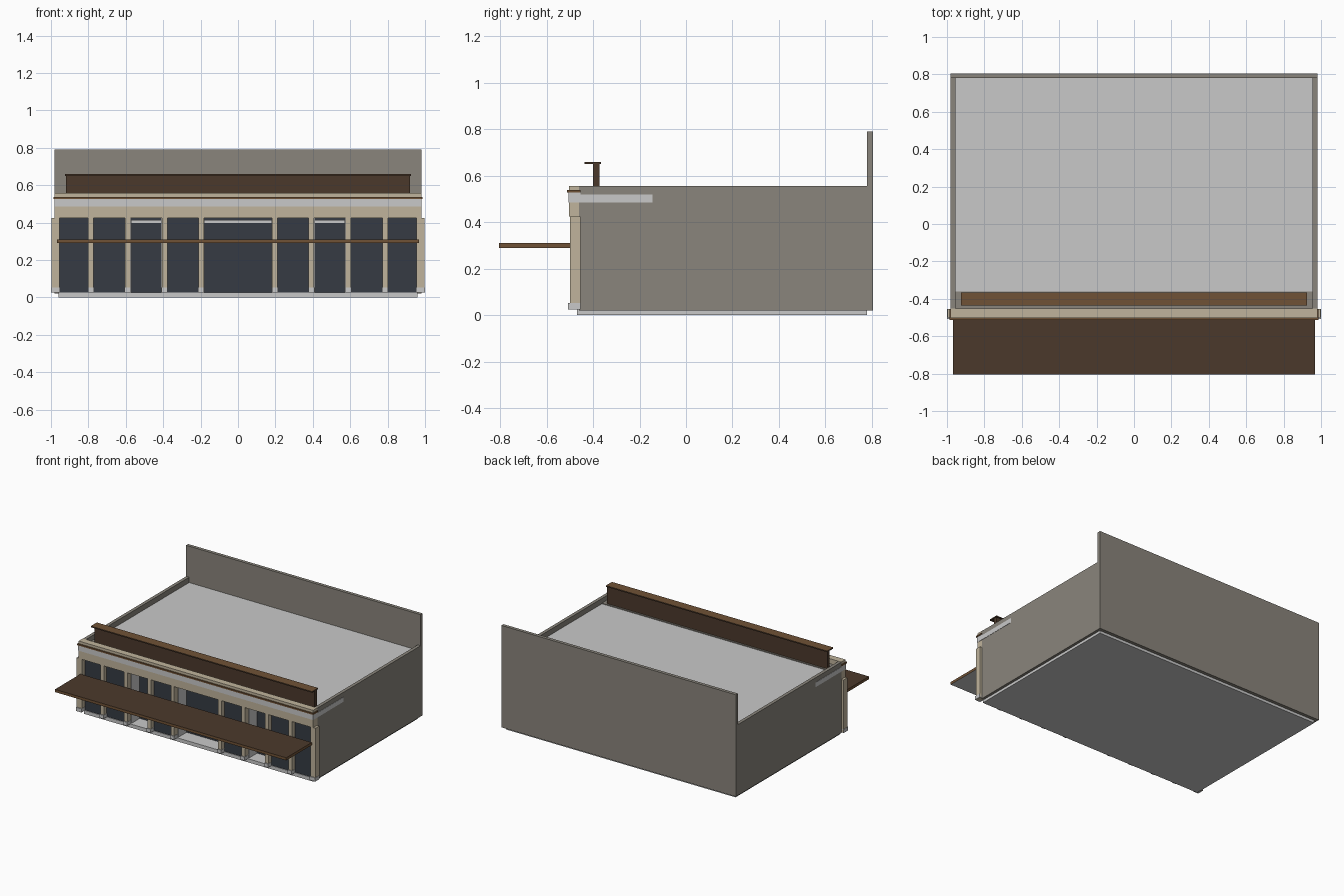
import bpy

if "Cube" in bpy.data.objects:
    bpy.data.objects.remove(bpy.data.objects["Cube"])


def material(name, hexcol):
    lin = []
    for i in (0, 2, 4):
        c = int(hexcol[i:i + 2], 16) / 255
        lin.append(c / 12.92 if c <= 0.04045 else ((c + 0.055) / 1.055) ** 2.4)
    m = bpy.data.materials.new(name)
    m.diffuse_color = (*lin, 1)
    m.use_nodes = True
    m.node_tree.nodes["Principled BSDF"].inputs["Base Color"].default_value = m.diffuse_color
    return m


GREY = material("wall grey", "8A857C")
LIGHT = material("light concrete", "C9C9C9")
BEIGE = material("beige trim", "C0B49C")
GLASS = material("dark glass", "363B43")
DARK = material("dark wood", "4B392B")
BROWN = material("brown wood", "705236")


def box(name, x, y, z, mat, top=None, bottom=None):
    """Box from (min, max) ranges, with optional other top and bottom colours."""
    v = [(a, b, c) for c in z for b in y for a in x]
    f = [(0, 2, 3, 1), (4, 5, 7, 6), (0, 1, 5, 4), (2, 6, 7, 3), (0, 4, 6, 2), (1, 3, 7, 5)]
    me = bpy.data.meshes.new(name)
    me.from_pydata(v, [], f)
    for m in (mat, top or mat, bottom or mat):
        me.materials.append(m)
    me.polygons[1].material_index = 1
    me.polygons[0].material_index = 2
    ob = bpy.data.objects.new(name, me)
    bpy.context.collection.objects.link(ob)
    return ob


def mirrored(x):
    return (x, (-x[1], -x[0]))


# Building shell
box("foundation", (-0.96, 0.96), (-0.47, 0.78), (0, 0.027), LIGHT)
box("back_wall", (-0.98, 0.98), (0.78, 0.805), (0.02, 0.79), GREY)
for xr in mirrored((0.955, 0.98)):
    box("side_wall", xr, (-0.46, 0.78), (0.02, 0.555), GREY)
box("roof", (-0.956, 0.956), (-0.456, 0.781), (0.485, 0.515), LIGHT)
box("front_roof_ledge", (-0.955, 0.955), (-0.455, -0.36), (0.51, 0.52), GREY)

# Facade header, fascia band wrapping the corners, and cornice strip
box("header", (-0.98, 0.98), (-0.503, -0.453), (0.425, 0.557), BEIGE)
box("fascia_front", (-0.982, 0.982), (-0.506, -0.455), (0.485, 0.527), LIGHT)
for xr in mirrored((0.975, 0.982)):
    box("fascia_return", xr, (-0.456, -0.145), (0.485, 0.52), LIGHT)
box("cornice_strip", (-0.987, 0.987), (-0.512, -0.455), (0.527, 0.538), BROWN)

# Pilasters with base blocks
pilasters = [(0.183, 0.212), (0.378, 0.407), (0.575, 0.604), (0.772, 0.801), (0.955, 0.998)]
for p in pilasters:
    for xr in mirrored(p):
        box("pilaster", xr, (-0.5, -0.455), (0.025, 0.425), BEIGE)
        box("pilaster_base", (xr[0] - 0.002, xr[1] + 0.002), (-0.507, -0.455),
            (0.025, 0.052), LIGHT)

# Flat shop windows
for w in ((0.212, 0.378), (0.604, 0.772), (0.801, 0.955)):
    for xr in mirrored(w):
        box("shop_window", xr, (-0.465, -0.455), (0.027, 0.43), GLASS)

# Recessed entrances
for a, b in ((-0.183, 0.183), (0.407, 0.575), (-0.575, -0.407)):
    box("entrance_glass", (a, b), (-0.36, -0.35), (0.027, 0.46), GLASS)
    box("entrance_lintel", (a, b), (-0.385, -0.36), (0.395, 0.415), LIGHT)
    for s in (a, b):
        box("entrance_side", (s - 0.005, s + 0.005), (-0.457, -0.35), (0.027, 0.486), LIGHT)

# Canopy over the shopfront
box("canopy", (-0.967, 0.967), (-0.805, -0.5), (0.29, 0.31), BROWN, top=DARK, bottom=LIGHT)

# Rooftop sign board with cap
box("sign_board", (-0.92, 0.92), (-0.4, -0.373), (0.515, 0.65), DARK)
box("sign_cap", (-0.925, 0.925), (-0.437, -0.365), (0.65, 0.659), DARK, top=BROWN)
